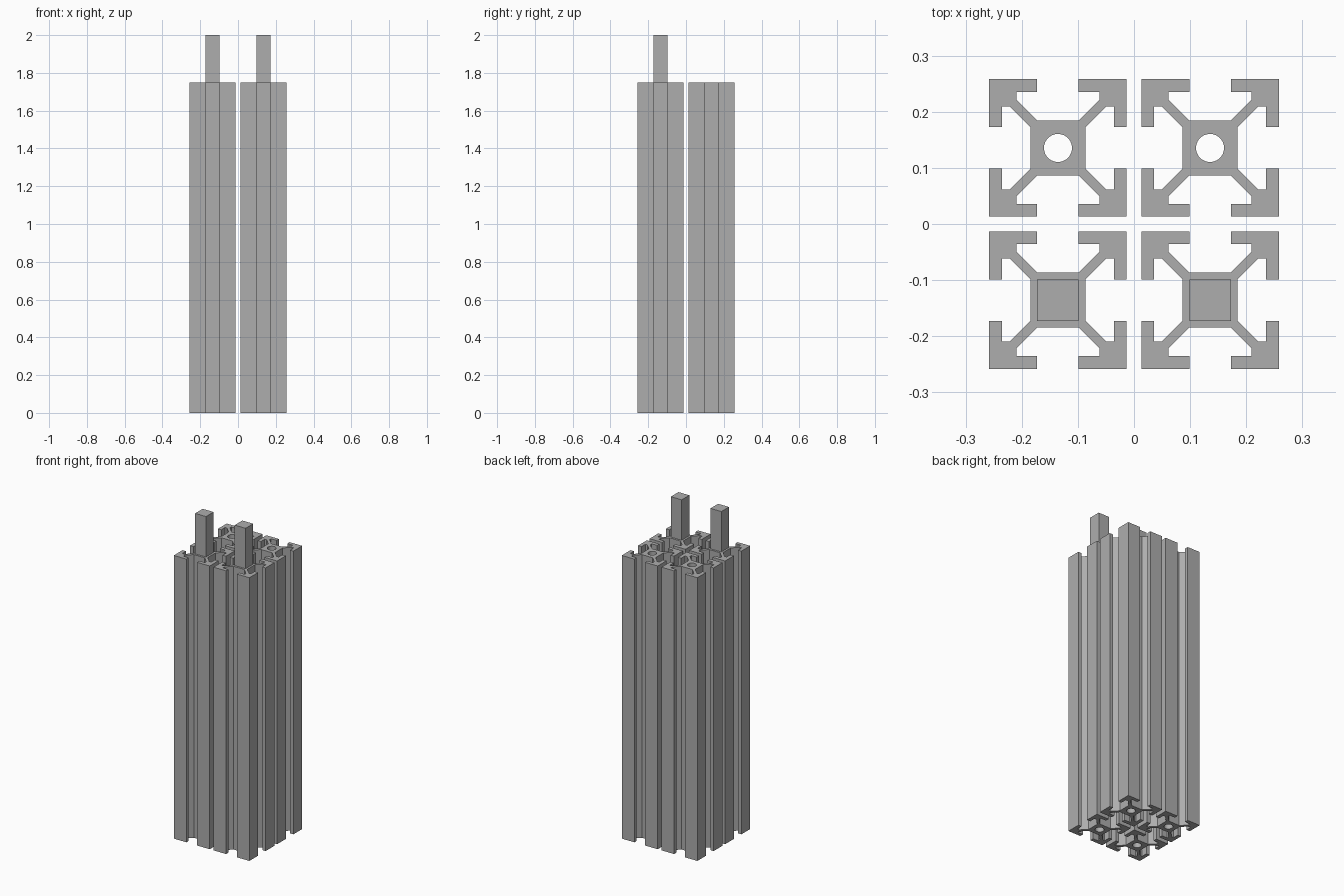
import bpy
import math

cube = bpy.data.objects.get("Cube")
if cube:
    bpy.data.objects.remove(cube, do_unlink=True)

BAR_TOP = 1.75       # height of the slotted bars
ROD_TOP = 2.0        # height of the square rods
SPACING = 0.1355     # distance of each bar's axis from the centre planes
HALF = 0.1225        # half width of a bar
SLOT = 0.037         # half width of the slot mouth, and of the square rod
LIP = 0.0995         # inner face of the slot lips
POCKET = 0.074       # half width of the slot behind the lips
WEB = 0.086          # where the slot wall meets the diagonal web
CORE = 0.049         # half width of the central core
BORE = 0.025         # radius of the central hole

metal = bpy.data.materials.new("plain grey metal")
metal.use_nodes = True
GREY = (0.42, 0.42, 0.42, 1)
metal.diffuse_color = GREY
metal.node_tree.nodes["Principled BSDF"].inputs["Base Color"].default_value = GREY


def slotted_outline():
    """One T-slot with its corner, turned around the four sides."""
    side = [(-HALF, HALF), (-SLOT, HALF), (-SLOT, LIP), (-POCKET, LIP),
            (-POCKET, WEB), (-SLOT, CORE)]
    side += [(-x, y) for x, y in reversed(side[1:])]
    points = []
    for _ in range(4):
        points += side
        side = [(y, -x) for x, y in side]
    return points


def circle(radius, count=40):
    return [(radius * math.cos(math.tau * i / count),
             radius * math.sin(math.tau * i / count)) for i in range(count)]


def extrude(name, outlines, x, y, bottom, top):
    """Extrude closed outlines upward; inner outlines become holes."""
    curve = bpy.data.curves.new(name, 'CURVE')
    curve.dimensions = '2D'
    curve.fill_mode = 'BOTH'
    curve.extrude = (top - bottom) / 2
    for outline in outlines:
        spline = curve.splines.new('POLY')
        spline.points.add(len(outline) - 1)
        for point, (px, py) in zip(spline.points, outline):
            point.co = (px, py, 0, 1)
        spline.use_cyclic_u = True
    curve.materials.append(metal)
    obj = bpy.data.objects.new(name, curve)
    obj.location = (x, y, (top + bottom) / 2)
    bpy.context.collection.objects.link(obj)
    bpy.ops.object.select_all(action='DESELECT')
    obj.select_set(True)
    bpy.context.view_layer.objects.active = obj
    bpy.ops.object.convert(target='MESH')
    bpy.ops.object.shade_smooth_by_angle(angle=math.radians(30))
    return bpy.context.object


square = [(-SLOT, -SLOT), (SLOT, -SLOT), (SLOT, SLOT), (-SLOT, SLOT)]

for side, sx in (("left", 1), ("right", -1)):
    for end, sy in (("front", -1), ("back", 1)):
        x, y = sx * SPACING, sy * SPACING
        # Slotted bar with a bored core
        extrude(f"{end}_{side}_slotted_bar", [slotted_outline(), circle(BORE)],
                x, y, 0, BAR_TOP)
        # Square rod rising from each front bar
        if end == "front":
            extrude(f"{side}_square_rod", [square], x, y, BAR_TOP, ROD_TOP)
